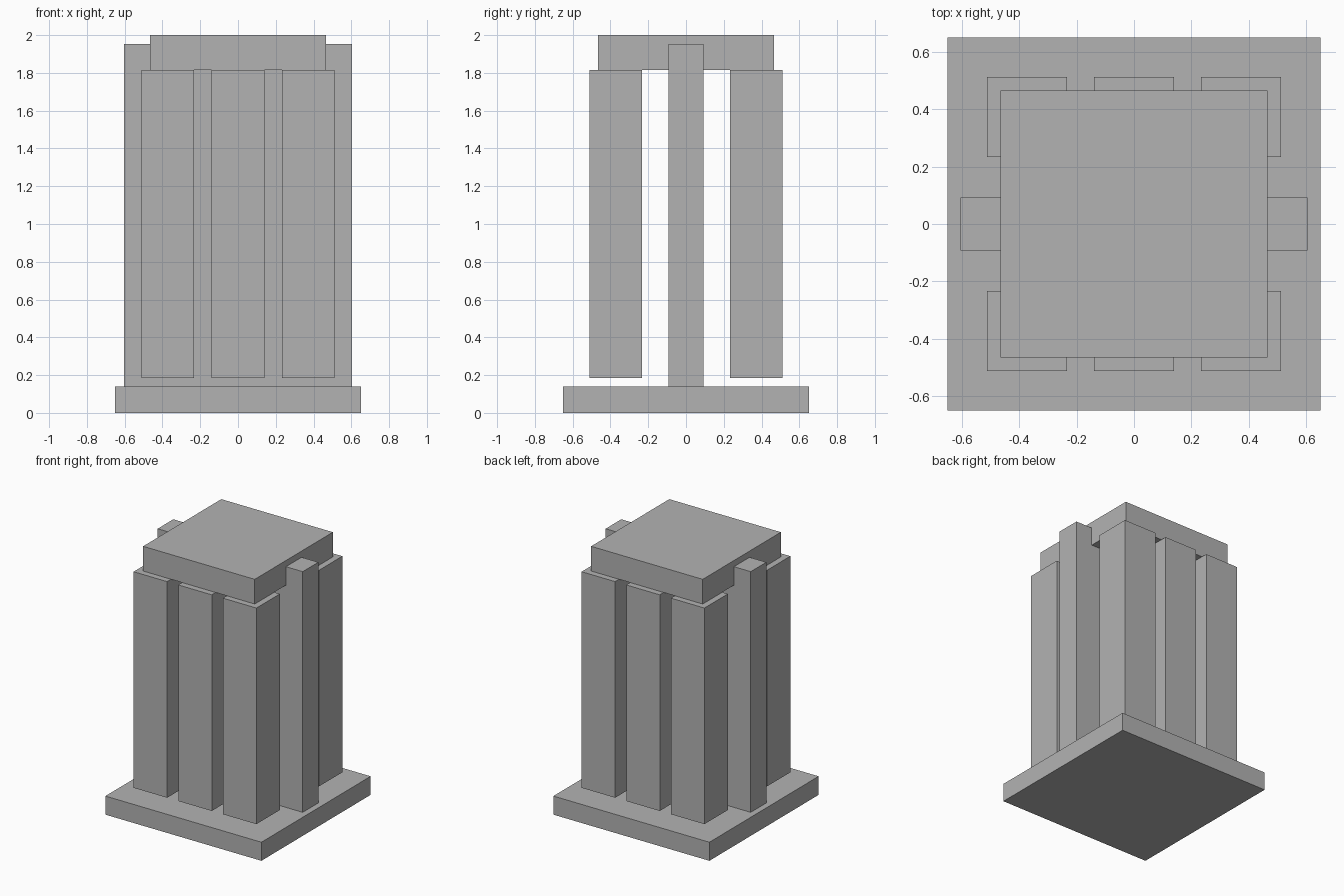
import bpy

# Remove the default cube
default = bpy.data.objects.get("Cube")
if default:
    bpy.data.objects.remove(default, do_unlink=True)

# Single flat colour
grey = bpy.data.materials.new("stone_grey")
grey.use_nodes = True
colour = (0.45, 0.45, 0.45, 1)
grey.diffuse_color = colour
grey.node_tree.nodes["Principled BSDF"].inputs["Base Color"].default_value = colour


def box(name, x, y, width, depth, bottom, top):
    """Box centred on x, y and spanning bottom to top."""
    bpy.ops.mesh.primitive_cube_add(size=1, location=(x, y, (bottom + top) / 2))
    obj = bpy.context.object
    obj.name = name
    obj.scale = (width, depth, top - bottom)
    bpy.ops.object.transform_apply(location=False, rotation=False, scale=True)
    obj.data.materials.append(grey)
    return obj


# Square base and roof slabs
box("base_slab", 0, 0, 1.30, 1.30, 0, 0.14)
box("roof_slab", 0, 0, 0.93, 0.93, 1.814, 2.0)

# Central wall running from side to side
box("central_wall", 0, 0, 1.209, 0.186, 0.14, 1.953)

# Two rows of three pillars, raised just clear of the base
spacing = 0.372
for row, y in (("front", -spacing), ("back", spacing)):
    for side, x in (("right", -spacing), ("middle", 0), ("left", spacing)):
        box(f"{row}_{side}_pillar", x, y, 0.279, 0.279, 0.186, 1.814)
